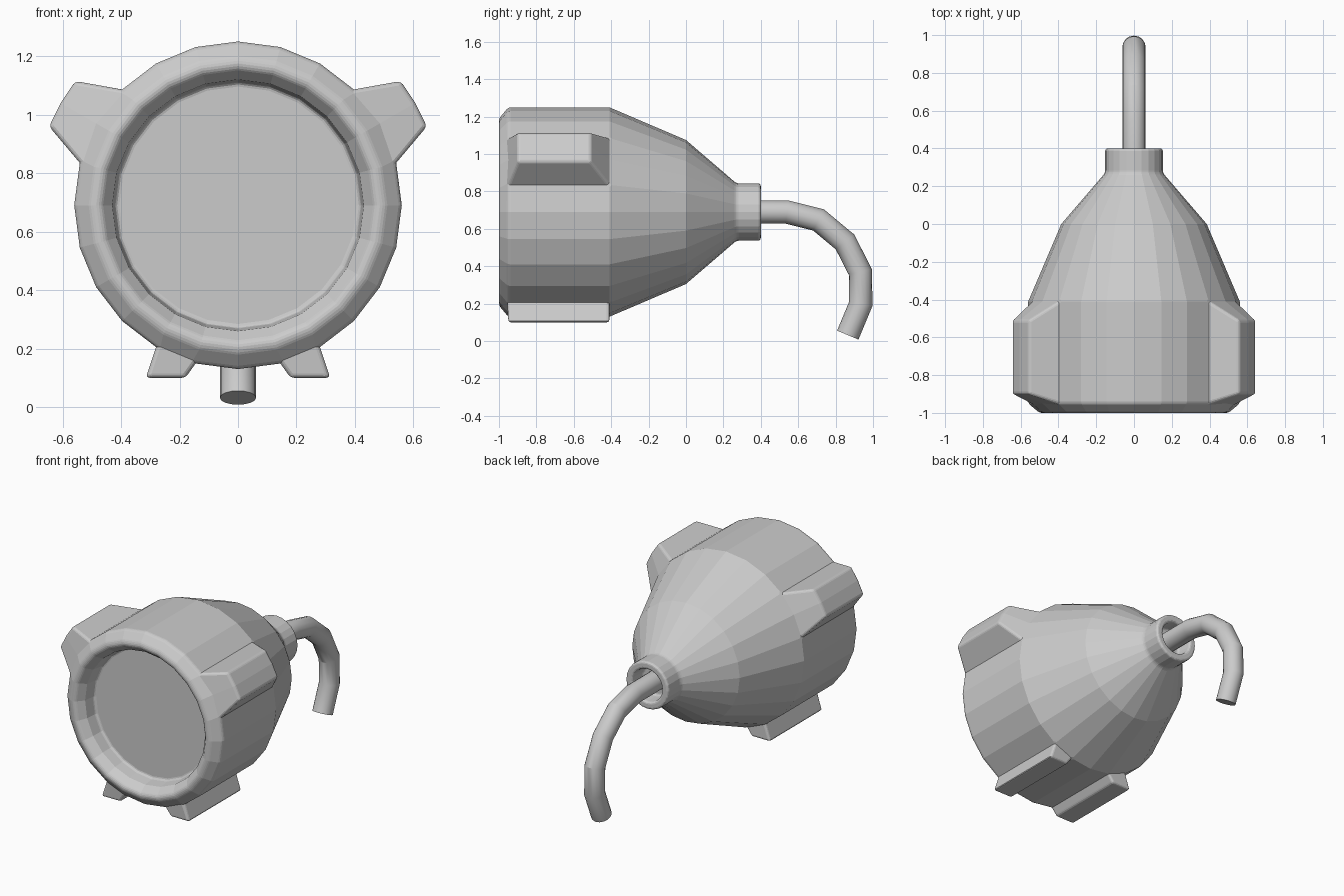
import bpy, bmesh
from math import sin, cos, pi, radians, atan2, degrees
from mathutils import Vector

if "Cube" in bpy.data.objects:
    bpy.data.objects.remove(bpy.data.objects["Cube"])

AXIS_Z = 0.69


def loft(bm, rings, sides):
    """Skin rings given as (centre, up_vector, x_radius); both ends are capped."""
    loops = []
    for c, up, rx in rings:
        loops.append([bm.verts.new(Vector(c) + Vector((rx * cos(2 * pi * i / sides), 0, 0))
                                   + Vector(up) * sin(2 * pi * i / sides)) for i in range(sides)])
    for a, b in zip(loops, loops[1:]):
        for i in range(sides):
            j = (i + 1) % sides
            bm.faces.new((a[i], a[j], b[j], b[i]))
    bm.faces.new(loops[0])
    bm.faces.new(loops[-1])
    bmesh.ops.recalc_face_normals(bm, faces=bm.faces)


def finish(bm, name):
    bmesh.ops.recalc_face_normals(bm, faces=bm.faces)
    mesh = bpy.data.meshes.new(name)
    bm.to_mesh(mesh)
    bm.free()
    obj = bpy.data.objects.new(name, mesh)
    bpy.context.collection.objects.link(obj)
    return obj


def polar(v):
    return degrees(atan2(v.z - AXIS_Z, v.x))


def pull(bm, angles, move):
    """Extrude the drum faces centred on the given angles and reposition the new verts."""
    faces = []
    for f in bm.faces:
        c = f.calc_center_median()
        if abs(c.y + 0.68) < 0.03 and any(abs(polar(c) - a) < 1 for a in angles):
            faces.append(f)
    new = bmesh.ops.extrude_face_region(bm, geom=faces)["geom"]
    for v in new:
        if isinstance(v, bmesh.types.BMVert):
            move(v)


# Housing: turned shell with recessed front, tapered back and hollow collar
profile = [(-0.87, 0.42), (-0.95, 0.43), (-1.0, 0.47), (-1.0, 0.50), (-0.95, 0.56),
           (-0.41, 0.56), (0.0, 0.385), (0.27, 0.153), (0.40, 0.153), (0.40, 0.105), (0.30, 0.10)]
bm = bmesh.new()
loft(bm, [((0, y, AXIS_Z), (0, 0, r), r) for y, r in profile], 24)


# Side lugs
def move_lug(v):
    a = polar(v.co)
    side = 1 if v.co.x > 0 else -1
    a = a if side > 0 else 180 - a
    a = radians(30 + (a - 30) * 0.49)
    v.co = (side * 0.70 * cos(a), -0.90 if v.co.y < -0.7 else -0.51, AXIS_Z + 0.70 * sin(a))


pull(bm, (22.5, 37.5), move_lug)
pull(bm, (142.5, 157.5), move_lug)


# Feet
def move_foot(v):
    side = 1 if v.co.x > 0 else -1
    v.co.x = side * (0.315 if abs(v.co.x) > 0.2 else 0.18)
    v.co.z = 0.10


pull(bm, (-67.5,), move_foot)
pull(bm, (-112.5,), move_foot)

housing = finish(bm, "housing")
bevel = housing.modifiers.new("soft_edges", "BEVEL")
bevel.width = 0.014
bevel.segments = 3
bevel.limit_method = 'ANGLE'
bevel.angle_limit = radians(32)

# Cable: mitred tube bending down behind the collar
path = [Vector((0, y, z)) for y, z in [(0.29, 0.69), (0.54, 0.69), (0.708, 0.648), (0.85, 0.53),
                                       (0.932, 0.37), (0.935, 0.20), (0.865, 0.032)]]
bm = bmesh.new()
rings = []
for i, p in enumerate(path):
    d0 = (p - path[max(i - 1, 0)]).normalized()
    d1 = (path[min(i + 1, len(path) - 1)] - p).normalized()
    t = (d0 + d1).normalized()
    half = max(d0.dot(t), d1.dot(t))
    rings.append((p, Vector((0, -t.z, t.y)) * 0.062 / half, 0.062))
loft(bm, rings, 16)
cable = finish(bm, "cable")
bpy.context.view_layer.objects.active = cable
cable.select_set(True)
bpy.ops.object.shade_smooth_by_angle(angle=radians(24))
